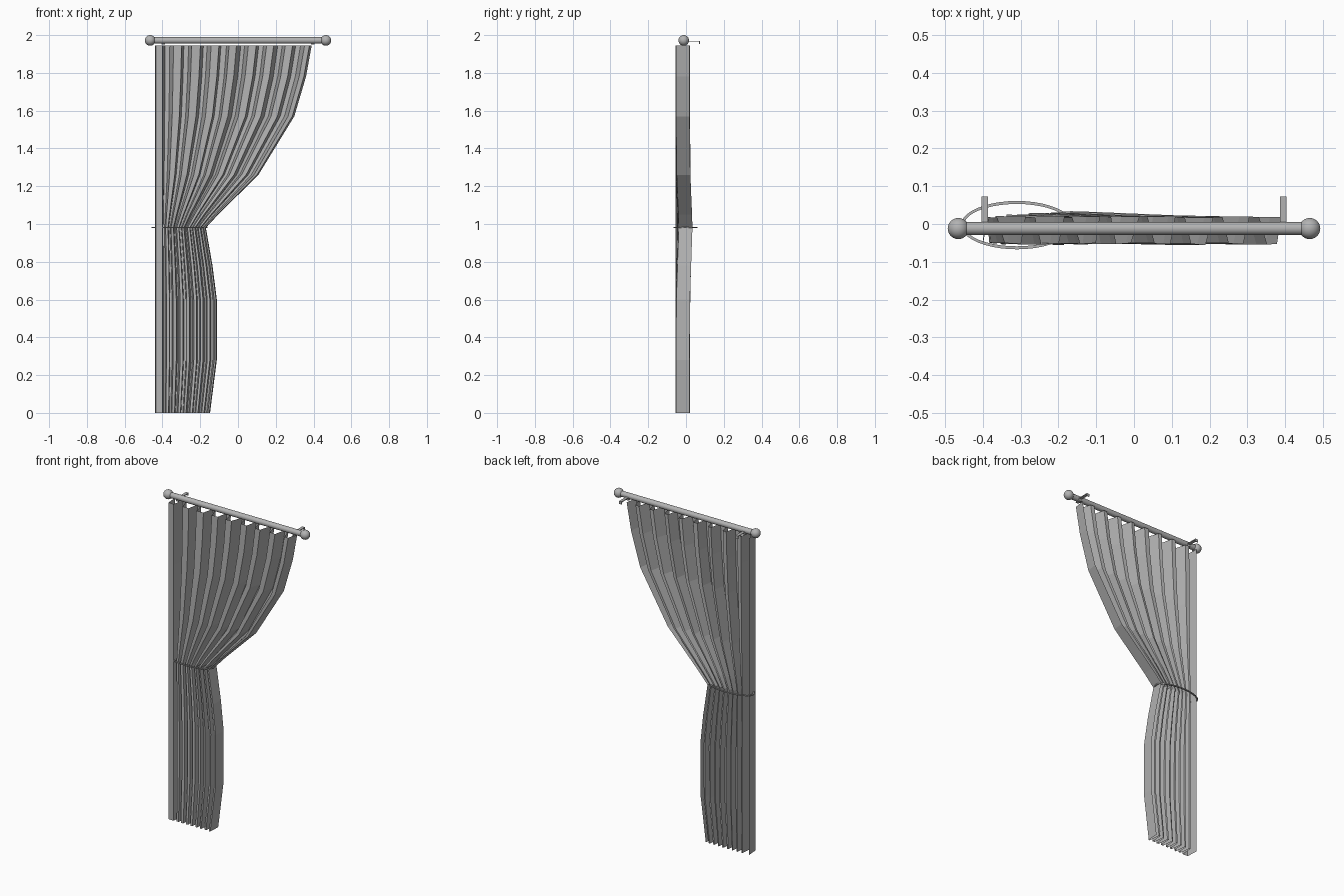
import bpy, bmesh, math, random
from mathutils import Vector

if "Cube" in bpy.data.objects:
    bpy.data.objects.remove(bpy.data.objects["Cube"])

random.seed(4)
grey = bpy.data.materials.new("soft grey")
grey.diffuse_color = (0.45, 0.45, 0.45, 1)
grey.use_nodes = True
grey.node_tree.nodes["Principled BSDF"].inputs["Base Color"].default_value = grey.diffuse_color


def make(name, bm, smooth=False):
    me = bpy.data.meshes.new(name)
    bm.to_mesh(me)
    bm.free()
    me.materials.append(grey)
    ob = bpy.data.objects.new(name, me)
    bpy.context.collection.objects.link(ob)
    if smooth:
        bpy.ops.object.select_all(action='DESELECT')
        ob.select_set(True)
        bpy.context.view_layer.objects.active = ob
        bpy.ops.object.shade_smooth_by_angle(angle=math.radians(40))
    return ob


def box(bm, lo, hi):
    verts = bmesh.ops.create_cube(bm, size=1)["verts"]
    for v in verts:
        v.co = Vector([(a + b) / 2 + c * (b - a) for a, b, c in zip(lo, hi, v.co)])


# Pleated curtain: fold positions across the cloth, then rows down its height
FRONT, BACK, LEFT, START = -0.053, 0.019, -0.44, -0.40
PLEATS = 8
folds = []                                   # (fraction across, depth)
for i in range(PLEATS):
    for f, y in ((0.0, FRONT), (0.17, BACK), (0.42, BACK), (0.60, FRONT)):
        j = random.uniform(-0.04, 0.04) if i + f > 0 else 0
        folds.append(((i + f + j) / PLEATS, y + random.uniform(-0.003, 0.003)))
folds += [(0.985, FRONT), (1.0, BACK)]

# (height, right edge, backward bulge near the tie)
rows = [(0, -0.148, 0), (0.28, -0.112, 0), (0.6, -0.112, 0.002),
        (0.78, -0.135, 0.008), (0.98, -0.17, 0.015), (1.05, -0.105, 0.013),
        (1.26, 0.108, 0.004), (1.57, 0.298, 0), (1.78, 0.36, 0), (1.945, 0.39, 0)]

bm = bmesh.new()
grid = []
for z, right, bulge in rows:
    line = [(LEFT, BACK), (LEFT + 0.005, FRONT)]
    line += [(START + t * (right - START), y + bulge * t) for t, y in folds]
    grid.append([bm.verts.new((x, y, z)) for x, y in line])
for a, b in zip(grid, grid[1:]):
    for i in range(len(a) - 1):
        bm.faces.new((a[i], a[i + 1], b[i + 1], b[i]))
make("curtain", bm)

# Curtain rod
ROD_Y, ROD_Z = -0.012, 1.972
bpy.ops.mesh.primitive_cylinder_add(vertices=24, radius=0.017, depth=0.92,
                                    location=(0, ROD_Y, ROD_Z),
                                    rotation=(0, math.pi / 2, 0))
rod = bpy.context.object
rod.name = "rod"
rod.data.materials.append(grey)
bpy.ops.object.shade_smooth_by_angle(angle=math.radians(40))

# Ball finials and wall brackets at both ends
for side, label in ((-1, "left"), (1, "right")):
    bm = bmesh.new()
    bmesh.ops.create_uvsphere(bm, u_segments=24, v_segments=16, radius=0.028)
    bmesh.ops.translate(bm, verts=bm.verts, vec=(side * 0.465, ROD_Y, ROD_Z))
    make(label + "_finial", bm, True)

    bm = bmesh.new()
    x0, x1 = side * 0.395 - 0.009, side * 0.395 + 0.009
    box(bm, (x0, -0.025, 1.951), (x1, 0.004, 1.956))
    box(bm, (x0, 0.002, 1.951), (x1, 0.006, 1.970))
    box(bm, (x0, 0.004, 1.965), (x1, 0.073, 1.970))
    box(bm, (x0, 0.069, 1.953), (x1, 0.073, 1.970))
    make(label + "_bracket", bm)

# Oval tie band around the gathered waist
bm = bmesh.new()
N = 40
rings = []
for i in range(N):
    a = 2 * math.pi * i / N
    c, s = math.cos(a), math.sin(a)
    rings.append([bm.verts.new((-0.31 + (0.148 + d) * c, -0.003 + (0.064 + d) * s, 0.982 + h))
                  for d, h in ((0, -0.003), (0, 0.003), (-0.008, 0.003), (-0.008, -0.003))])
for i in range(N):
    a, b = rings[i], rings[(i + 1) % N]
    for k in range(4):
        m = (k + 1) % 4
        bm.faces.new((a[k], b[k], b[m], a[m]))
make("tie_band", bm, True)
